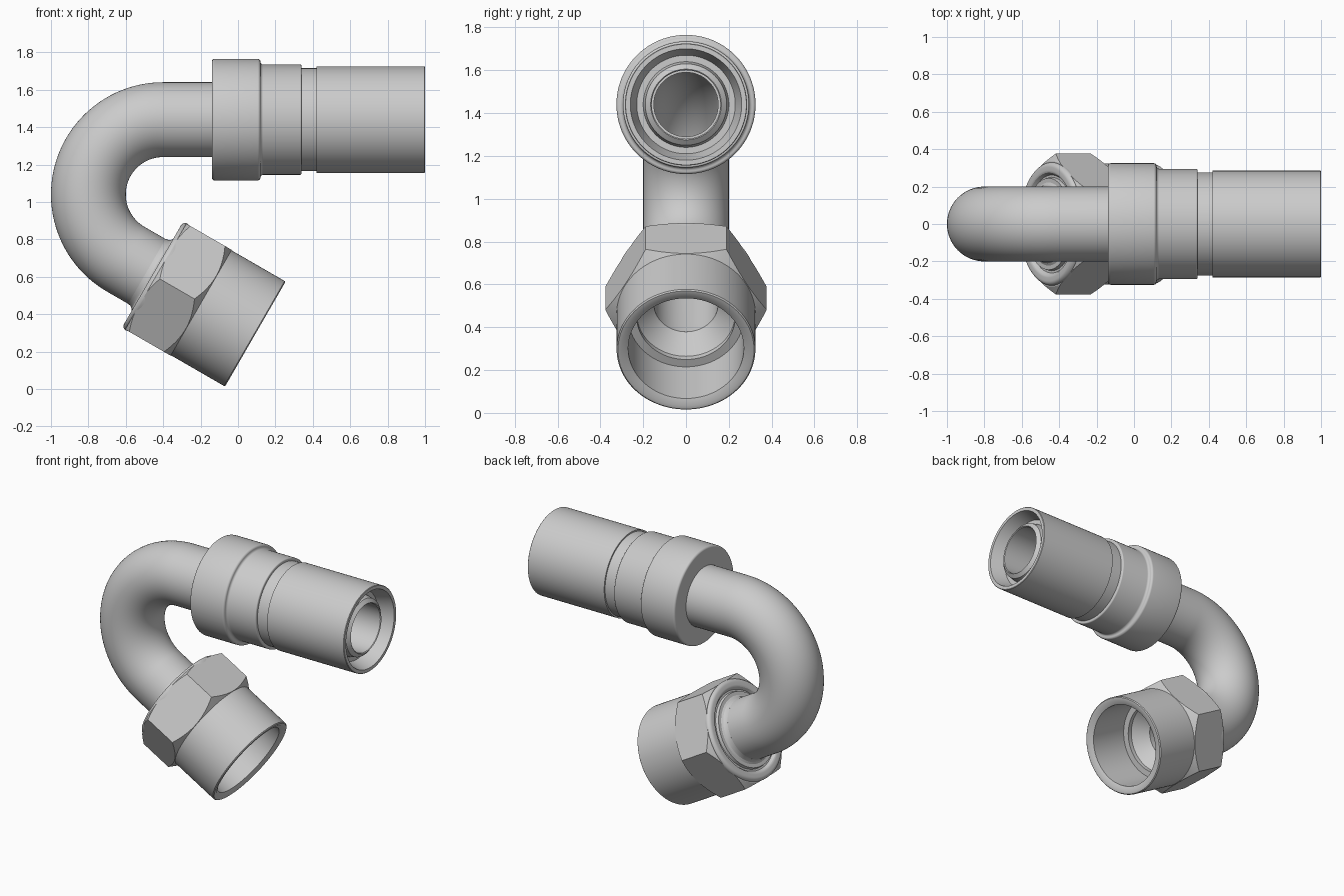
import bpy, bmesh
from math import sin, cos, pi, radians
from mathutils import Vector, Matrix

if "Cube" in bpy.data.objects:
    bpy.data.objects.remove(bpy.data.objects["Cube"])

SEG = 96


def frame(origin, axis):
    # local z runs along the axis, local x runs along world y
    z = Vector(axis).normalized()
    x = Vector((0, 1, 0))
    y = z.cross(x)
    m = Matrix((x, y, z)).transposed().to_4x4()
    m.translation = origin
    return m


def skin(name, rings):
    # closed loft: every ring is a loop of points, last ring joins the first
    bm = bmesh.new()
    vs = [[bm.verts.new(p) for p in ring] for ring in rings]
    n, k = len(vs), len(vs[0])
    for i in range(n):
        a, b = vs[i], vs[(i + 1) % n]
        for j in range(k):
            bm.faces.new((a[j], a[(j + 1) % k], b[(j + 1) % k], b[j]))
    bmesh.ops.recalc_face_normals(bm, faces=bm.faces)
    me = bpy.data.meshes.new(name)
    bm.to_mesh(me)
    bm.free()
    ob = bpy.data.objects.new(name, me)
    bpy.context.collection.objects.link(ob)
    return ob


def circle(m, s, r, seg=SEG):
    return [m @ Vector((r * cos(2 * pi * i / seg), r * sin(2 * pi * i / seg), s))
            for i in range(seg)]


def revolve(name, m, profile, seg=SEG):
    # profile: closed outline of (position along axis, radius)
    return skin(name, [circle(m, s, r, seg) for s, r in profile])


def activate(ob):
    bpy.ops.object.select_all(action='DESELECT')
    ob.select_set(True)
    bpy.context.view_layer.objects.active = ob


def smooth(ob, angle=28):
    activate(ob)
    bpy.ops.object.shade_smooth_by_angle(angle=radians(angle))


def arc(cs, cr, rad, a0, a1, n=6):
    # rounded corner in a profile, angles in degrees from the axis direction
    return [(cs + rad * cos(radians(a0 + (a1 - a0) * i / n)),
             cr + rad * sin(radians(a0 + (a1 - a0) * i / n))) for i in range(n + 1)]


AXIS_Z, BEND_R, BEND_X = 1.44, 0.40, -0.40
BEND_Z = AXIS_Z - BEND_R
TURN = radians(150)
top = frame(Vector((0, 0, AXIS_Z)), (1, 0, 0))
bend_end = Vector((BEND_X - BEND_R * sin(TURN), 0, BEND_Z + BEND_R * cos(TURN)))
low = frame(bend_end, (-cos(TURN), 0, -sin(TURN)))

# Bent tube: hollow, straight - 150 degree bend - straight
stations = [frame(Vector((x, 0, AXIS_Z)), (-1, 0, 0)) for x in (-0.10,)]
for i in range(49):
    a = TURN * i / 48
    stations.append(frame(Vector((BEND_X - BEND_R * sin(a), 0, BEND_Z + BEND_R * cos(a))),
                          (-cos(a), 0, -sin(a))))
stations.append(frame(low @ Vector((0, 0, 0.37)), (-cos(TURN), 0, -sin(TURN))))
rings = [circle(m, 0, 0.20, 64) for m in stations]
rings += [circle(m, 0, 0.15, 64) for m in reversed(stations)]
smooth(skin("bent_tube", rings))

# Hose coupling: collar, stepped shell, groove, end recess and nipple
coupling = ([(-0.14, 0.16)]
            + arc(-0.125, 0.31, 0.015, 180, 90)
            + arc(0.105, 0.31, 0.015, 90, 0)
            + arc(0.135, 0.31, 0.015, 180, 270, 4)
            + arc(0.332, 0.287, 0.008, 90, 0, 4)
            + [(0.34, 0.275), (0.42, 0.275), (0.42, 0.285),
               (0.997, 0.285), (1.0, 0.282), (1.0, 0.26), (0.90, 0.23),
               (0.90, 0.20), (0.95, 0.19), (0.97, 0.165), (0.965, 0.16)])
smooth(revolve("hose_coupling", top, coupling))

# Swivel socket: tube fillet, rounded back ring, outer sleeve, stepped bore
socket = ([(0.13, 0.18), (0.13, 0.200), (0.145, 0.203), (0.158, 0.21), (0.165, 0.222),
           (0.165, 0.245), (0.185, 0.25), (0.185, 0.262)]
          + arc(0.190, 0.287, 0.025, 210, 180, 3)
          + arc(0.190, 0.305, 0.025, 180, 90)
          + [(0.22, 0.322), (0.46, 0.324), (0.794, 0.324), (0.80, 0.318), (0.80, 0.30),
             (0.785, 0.27), (0.49, 0.27), (0.49, 0.23), (0.46, 0.23), (0.37, 0.15), (0.37, 0.18)])
smooth(revolve("swivel_socket", low, socket))

# Hex nut: hexagonal ring trimmed by a chamfered blank of revolution
nut = revolve("hex_nut", low, [(0.17, 0.30), (0.17, 0.377), (0.49, 0.377), (0.49, 0.30)], 6)
blank = revolve("nut_blank", low, [(0.185, 0.25), (0.185, 0.335), (0.215, 0.385), (0.418, 0.385),
                                   (0.470, 0.318), (0.470, 0.25)])
blank.hide_render = True
mod = nut.modifiers.new("chamfer", 'BOOLEAN')
mod.operation, mod.solver, mod.object = 'INTERSECT', 'EXACT', blank
activate(nut)
bpy.ops.object.modifier_apply(modifier=mod.name)
bpy.data.objects.remove(blank)
smooth(nut, 20)
